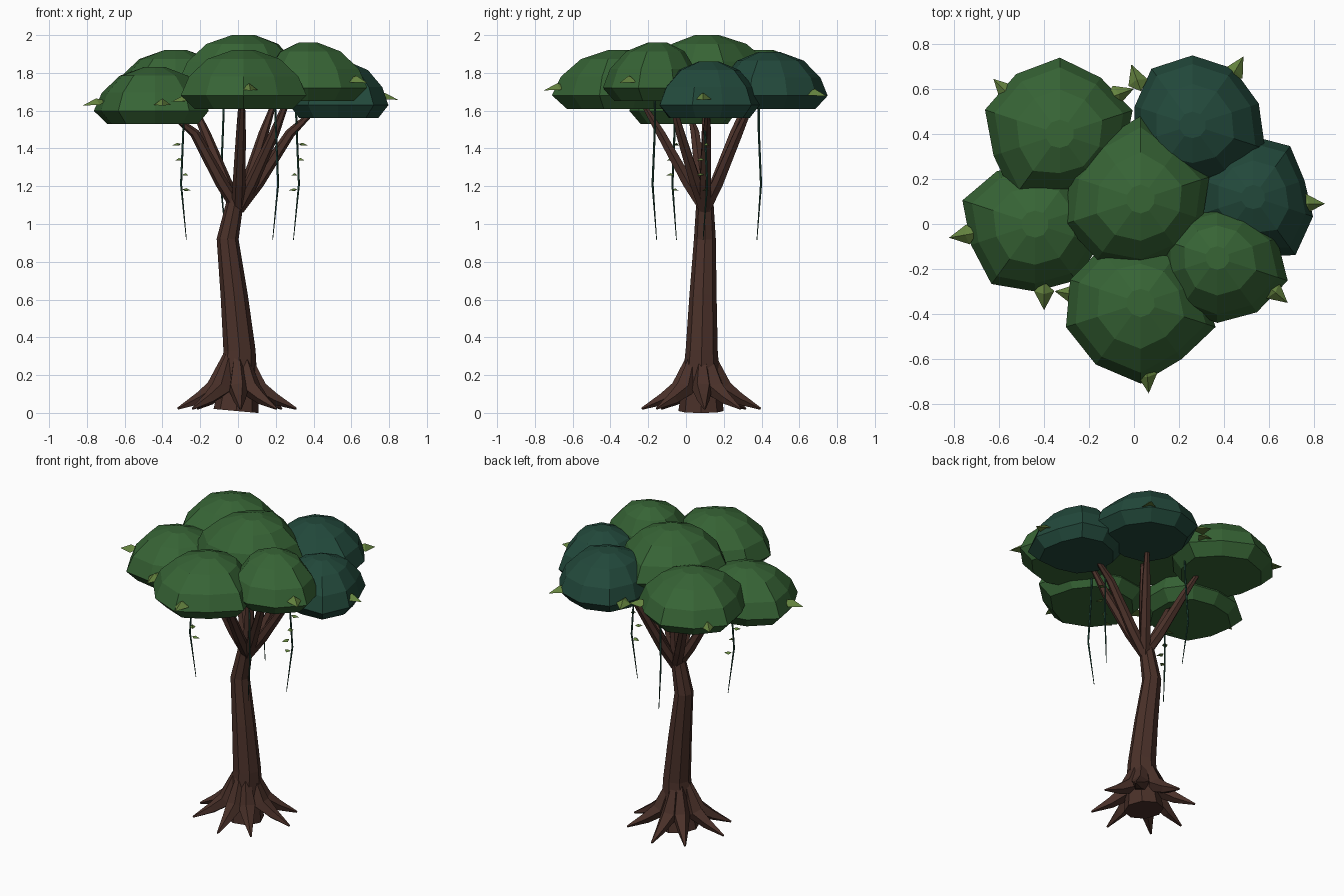
import bpy, bmesh, math
from mathutils import Vector, Matrix

if "Cube" in bpy.data.objects:
    bpy.data.objects.remove(bpy.data.objects["Cube"])


def material(name, rgb):
    m = bpy.data.materials.new(name)
    m.diffuse_color = (*rgb, 1)
    m.use_nodes = True
    m.node_tree.nodes["Principled BSDF"].inputs["Base Color"].default_value = m.diffuse_color
    return m


BARK = material("bark brown", (0.068, 0.030, 0.022))
GREEN = material("canopy green", (0.038, 0.128, 0.036))
TEAL = material("dark teal green", (0.016, 0.066, 0.044))
LEAF = material("leaf light green", (0.13, 0.23, 0.05))


def finish(bm, name, mat):
    bmesh.ops.recalc_face_normals(bm, faces=bm.faces[:])
    me = bpy.data.meshes.new(name)
    bm.to_mesh(me)
    bm.free()
    me.materials.append(mat)
    ob = bpy.data.objects.new(name, me)
    bpy.context.collection.objects.link(ob)
    return ob


def loft(name, rings, mat):
    """Skin a list of equal-length point rings and cap both ends."""
    bm = bmesh.new()
    vs = [[bm.verts.new(p) for p in ring] for ring in rings]
    n = len(vs[0])
    for a, b in zip(vs, vs[1:]):
        for i in range(n):
            j = (i + 1) % n
            bm.faces.new((a[i], a[j], b[j], b[i]))
    bm.faces.new(vs[0][::-1])
    bm.faces.new(vs[-1])
    return finish(bm, name, mat)


def tube(name, pts, radii, sides, mat):
    pts = [Vector(p) for p in pts]
    rings = []
    for k, (p, r) in enumerate(zip(pts, radii)):
        d = pts[min(k + 1, len(pts) - 1)] - pts[max(k - 1, 0)]
        q = Vector((0, 0, 1)).rotation_difference(d)
        rings.append([p + q @ Vector((r * math.cos(math.tau * i / sides),
                                      r * math.sin(math.tau * i / sides), 0))
                      for i in range(sides)])
    return loft(name, rings, mat)


def leaf(name, pos, angle, length, width, droop=0.15):
    """Folded pointed leaf, centred on pos and pointing along angle."""
    bm = bmesh.new()
    L, W = length / 2, width / 2
    pts = [(-L, 0, 0), (-L * .3, W, -W * .3), (L, 0, 0), (-L * .3, -W, -W * .3),
           (-L * .2, 0, W * .5)]
    b, l, t, r, m = [bm.verts.new(p) for p in pts]
    for f in ((b, m, l), (l, m, t), (t, m, r), (r, m, b), (b, l, t, r)):
        bm.faces.new(f)
    bm.transform(Matrix.Translation(pos) @ Matrix.Rotation(math.radians(angle), 4, 'Z')
                 @ Matrix.Rotation(droop, 4, 'Y'))
    finish(bm, name, LEAF)


# Trunk, leaning left and then back to the fork
tube("trunk",
     [(-.01, .08, .01), (0, .08, .12), (.008, .083, .33), (-.02, .09, .62),
      (-.055, .1, .92), (-.005, .1, 1.17)],
     [.12, .105, .085, .072, .058, .042], 8, BARK)

# Flared roots around the base
for k in range(8):
    a = math.tau * k / 8 + .06 * (-1) ** k
    c, s = math.cos(a), math.sin(a)
    tube(f"root_{k}",
         [(c * r - .005, .08 + s * r, z) for r, z in ((.05, .31), (.11, .13), (.2, .075), (.315, .022))],
         [.022, .055, .034, .006], 5, BARK)

# Canopy lobes: centre x, y, base z, top z, colour, outline radii every 36 degrees
LOBES = {
    "crown": (.03, .11, 1.69, 2.0, GREEN, (.32, .29, .37, .32, .33, .36, .33, .30, .28, .29)),
    "front": (.03, -.35, 1.61, 1.92, GREEN, (.28, .27, .27, .30, .33, .35, .34, .36, .31, .35)),
    "left": (-.44, 0, 1.53, 1.83, GREEN, (.30, .30, .27, .29, .34, .30, .33, .30, .31, .30)),
    "back_left": (-.33, .40, 1.61, 1.92, GREEN, (.34, .31, .34, .33, .35, .31, .35, .27, .28, .30)),
    "back": (.26, .44, 1.61, 1.91, TEAL, (.31, .31, .31, .31, .27, .27, .30, .27, .29, .34)),
    "right": (.53, .12, 1.56, 1.86, TEAL, (.24, .28, .27, .26, .27, .27, .27, .26, .32, .28)),
    "front_right": (.37, -.15, 1.65, 1.96, GREEN, (.28, .23, .22, .23, .25, .24, .28, .29, .30, .33)),
}
PROFILE = ((.8, 0), (1, .23), (.88, .55), (.6, .85), (.2, 1))
for name, (x, y, z0, z1, mat, radii) in LOBES.items():
    rings = []
    for f, h in PROFILE:
        avg = sum(radii) / len(radii)
        ring = []
        for i, r in enumerate(radii):
            a = math.radians(18 + 36 * i)
            rr = f * (r * f + avg * (1 - f))      # rounder toward the top
            ring.append((x + rr * math.cos(a), y + rr * math.sin(a), z0 + h * (z1 - z0)))
        rings.append(ring)
    loft(f"canopy_{name}", rings, mat)

    # One limb reaching into each lobe from the fork
    def toward(t):
        return x * t, .1 + (y - .1) * t
    tube(f"branch_{name}",
         [(*toward(0), 1.08), (*toward(.2), 1.22), (*toward(.52), 1.48), (*toward(.72), z0 + .02)],
         [.034, .034, .026, .014], 6, BARK)

# Hanging vines; two of them carry small leaves
VINES = ((-.29, -.06, -1), (.31, .1, 1), (.2, -.165, 0), (-.08, .385, 0))
for k, (x, y, leafy) in enumerate(VINES):
    sx, sy = math.copysign(.012, x), math.copysign(.012, y)
    tube(f"vine_{k}",
         [(x - sx * 1.4, y - sy * .8, .915), (x + sx, y + sy, 1.21), (x, y, 1.5), (x - sx * .5, y, 1.68)],
         [.002, .006, .006, .006], 5, TEAL)
    if leafy:
        for i, (dx, dy) in enumerate(((.035, .01), (.025, -.025), (-.015, -.025), (-.02, .005))):
            ang = math.degrees(math.atan2(dy, dx * leafy))
            leaf(f"vine_leaf_{k}_{i}", (x + dx * leafy, y + dy, 1.42 - .08 * i), ang, .05, .035)

# Pointed leaves poking out of the canopy rim: x, y, z, direction
TIPS = ((-.58, .60, 1.69, 135), (-.06, .58, 1.70, 20), (.01, .65, 1.70, 110),
        (.455, .69, 1.69, 60), (.785, .09, 1.67, 0), (.635, -.31, 1.76, -40),
        (.06, -.69, 1.72, -85), (-.29, -.31, 1.66, 170), (-.40, -.32, 1.64, -90),
        (-.76, -.05, 1.64, 190))
for k, (x, y, z, a) in enumerate(TIPS):
    leaf(f"canopy_leaf_{k}", (x, y, z), a, .13, .09, .2)
